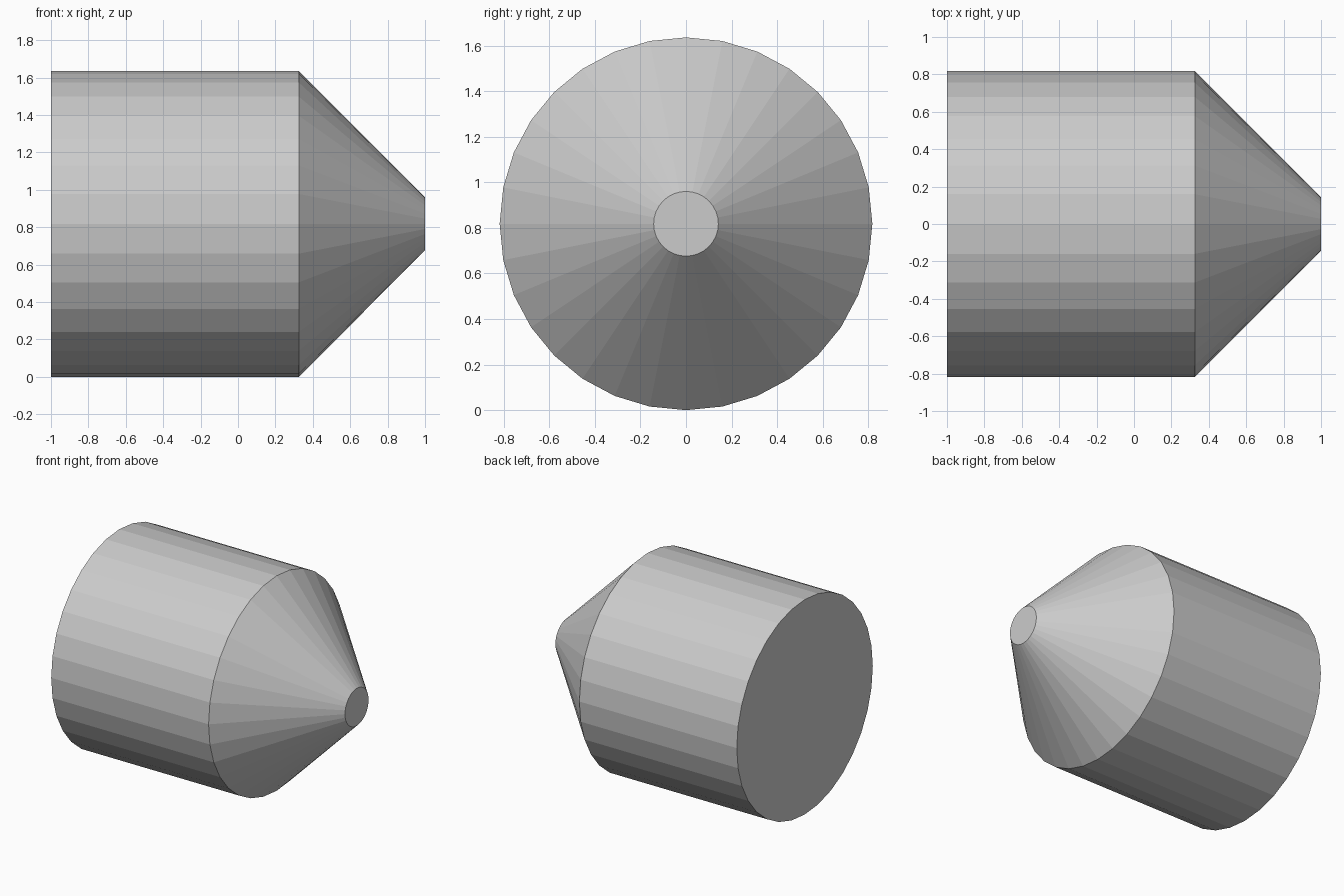
import bpy, bmesh, math

if "Cube" in bpy.data.objects:
    bpy.data.objects.remove(bpy.data.objects["Cube"])

SIDES = 32
R = 0.818
# profile along x: (x, radius)
PROFILE = [(-1.0, R), (0.325, R), (1.0, 0.142)]

bm = bmesh.new()
rings = []
for x, r in PROFILE:
    rings.append([bm.verts.new((x, r * math.sin(2 * math.pi * i / SIDES),
                                R + r * math.cos(2 * math.pi * i / SIDES)))
                  for i in range(SIDES)])

# barrel and tapered nose walls
for a, b in zip(rings, rings[1:]):
    for i in range(SIDES):
        j = (i + 1) % SIDES
        bm.faces.new((a[i], a[j], b[j], b[i]))

# flat back and tip caps
bm.faces.new(rings[0])
bm.faces.new(rings[-1])
bmesh.ops.recalc_face_normals(bm, faces=bm.faces[:])

mesh = bpy.data.meshes.new("tapered_cylinder")
bm.to_mesh(mesh)
bm.free()
bpy.context.collection.objects.link(bpy.data.objects.new("tapered_cylinder", mesh))
